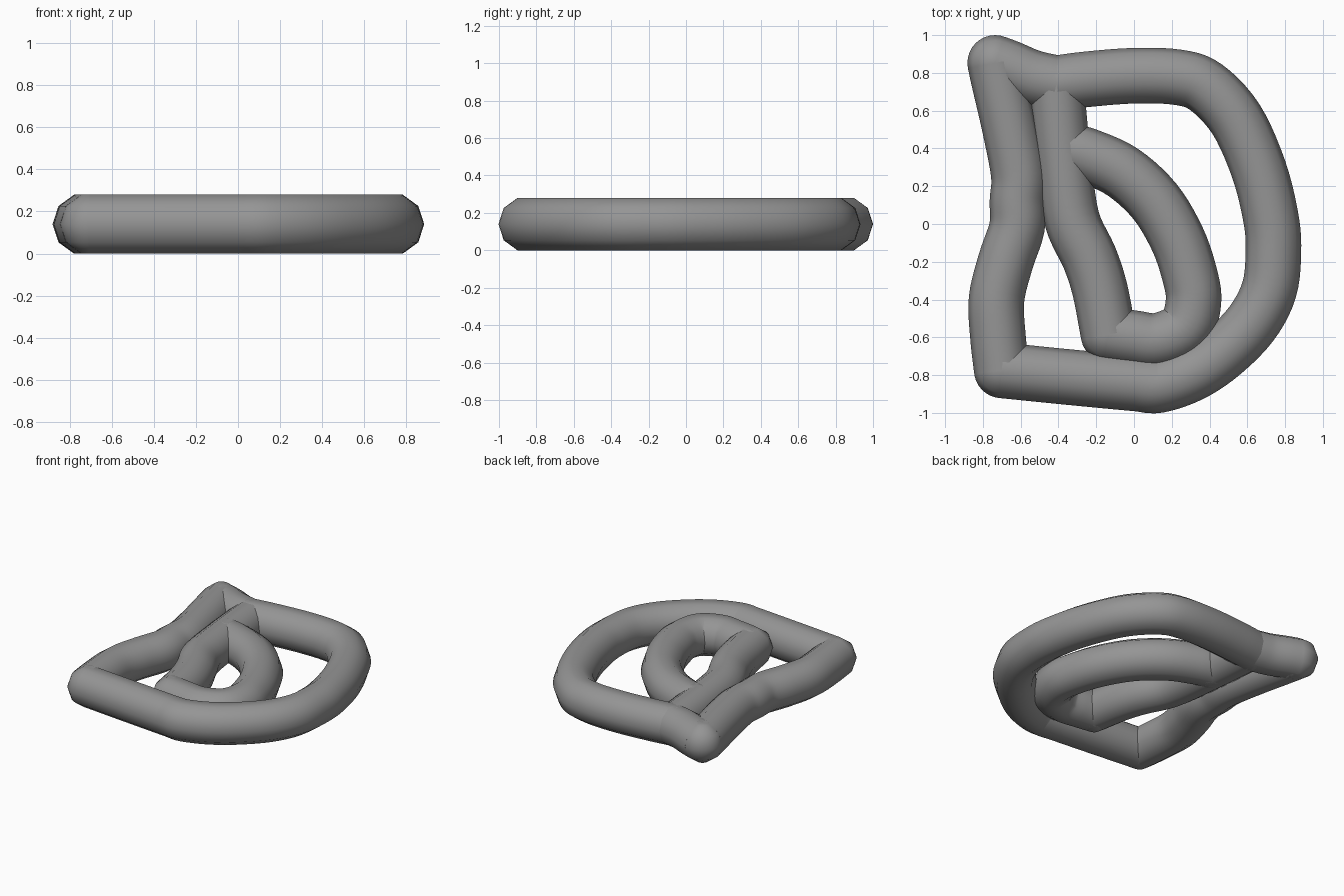
import bpy, bmesh, math
from mathutils import Vector

if "Cube" in bpy.data.objects:
    bpy.data.objects.remove(bpy.data.objects["Cube"])

R, SIDES = 0.147, 10
H = R * math.sin(math.radians(72))       # half height of the ten-sided tube
ANGLES = [2 * math.pi * k / SIDES for k in range(SIDES)]

dark_grey = bpy.data.materials.new("dark_grey")
dark_grey.diffuse_color = (0.3, 0.3, 0.3, 1)
dark_grey.use_nodes = True
dark_grey.node_tree.nodes["Principled BSDF"].inputs["Base Color"].default_value = dark_grey.diffuse_color


def smooth_path(pts, steps=5):
    """Catmull-Rom curve through the given points."""
    p = [Vector(q) for q in pts]
    p = [2 * p[0] - p[1]] + p + [2 * p[-1] - p[-2]]
    out = []
    for i in range(1, len(p) - 2):
        a, b, c, d = p[i - 1:i + 3]
        for s in range(steps):
            t = s / steps
            out.append(0.5 * (2 * b + (c - a) * t + (2 * a - 5 * b + 4 * c - d) * t ** 2
                              + (3 * b - a - 3 * c + d) * t ** 3))
    return out + [p[-2]]


def finish(name, bm):
    bmesh.ops.recalc_face_normals(bm, faces=bm.faces)
    me = bpy.data.meshes.new(name)
    bm.to_mesh(me)
    bm.free()
    me.materials.append(dark_grey)
    ob = bpy.data.objects.new(name, me)
    bpy.context.collection.objects.link(ob)
    bpy.ops.object.select_all(action='DESELECT')
    ob.select_set(True)
    bpy.context.view_layer.objects.active = ob
    bpy.ops.object.shade_smooth_by_angle(angle=math.radians(40))
    return ob


def skin(bm, rings):
    n = len(rings[0])
    for a, b in zip(rings, rings[1:]):
        for k in range(n):
            bm.faces.new((a[k], a[(k + 1) % n], b[(k + 1) % n], b[k]))
    bm.faces.new(rings[0])
    bm.faces.new(rings[-1])


def tube(name, pts):
    path = smooth_path(pts)
    bm = bmesh.new()
    rings = []
    for i, c in enumerate(path):
        t = (path[min(i + 1, len(path) - 1)] - path[max(i - 1, 0)]).normalized()
        side = Vector((t.y, -t.x))
        rings.append([bm.verts.new((c.x + side.x * R * math.cos(a),
                                    c.y + side.y * R * math.cos(a),
                                    H + R * math.sin(a))) for a in ANGLES])
    skin(bm, rings)
    return finish(name, bm)


def joint(name, x, y):
    """Rounded elbow: the tube profile turned about a vertical axis."""
    bm = bmesh.new()
    rings = []
    for deg in (-72, -36, 0, 36, 72):
        r, z = R * math.cos(math.radians(deg)), H + R * math.sin(math.radians(deg))
        rings.append([bm.verts.new((x + r * math.cos(k * math.pi / 16),
                                    y + r * math.sin(k * math.pi / 16), z)) for k in range(32)])
    skin(bm, rings)
    return finish(name, bm)


top_left, bottom_left = (-0.735, 0.853), (-0.70, -0.775)
hub, inner_low, inner_high = (-0.41, 0.745), (-0.135, -0.585), (-0.36, 0.39)

# Large outer bow
tube("outer_bow", [hub, (-0.25, 0.766), (0, 0.785), (0.23, 0.777), (0.38, 0.725), (0.54, 0.555),
                   (0.66, 0.29), (0.725, 0.03), (0.738, -0.15), (0.715, -0.35), (0.62, -0.53),
                   (0.46, -0.69), (0.30, -0.795), (0.13, -0.853), (0.02, -0.845)])
tube("bottom_bar", [(0.13, -0.853), (0.02, -0.845), (-0.3, -0.815), bottom_left])

# Left bent bar and short link to the hub
tube("left_bar", [bottom_left, (-0.72, -0.6), (-0.728, -0.4), (-0.68, -0.2), (-0.62, -0.02),
                  (-0.617, 0.12), (-0.61, 0.26), (-0.655, 0.5), (-0.715, 0.76), top_left])
tube("top_link", [top_left, (-0.66, 0.825), (-0.54, 0.775), hub])

# Inner diagonal bar and inner bow
tube("diagonal_bar", [hub, (-0.40, 0.6), (-0.375, 0.35), (-0.33, 0.03), (-0.235, -0.18),
                      (-0.18, -0.35), inner_low])
tube("inner_bow", [inner_high, (-0.245, 0.36), (-0.06, 0.275), (0.11, 0.12), (0.23, -0.08),
                   (0.295, -0.27), (0.315, -0.41), (0.27, -0.55), (0.13, -0.617),
                   (0.0, -0.605), inner_low])

# Rounded elbows where bars meet
for name, p in (("top_left_joint", top_left), ("bottom_left_joint", bottom_left), ("hub_joint", hub),
                ("inner_low_joint", inner_low), ("inner_high_joint", inner_high)):
    joint(name, *p)
